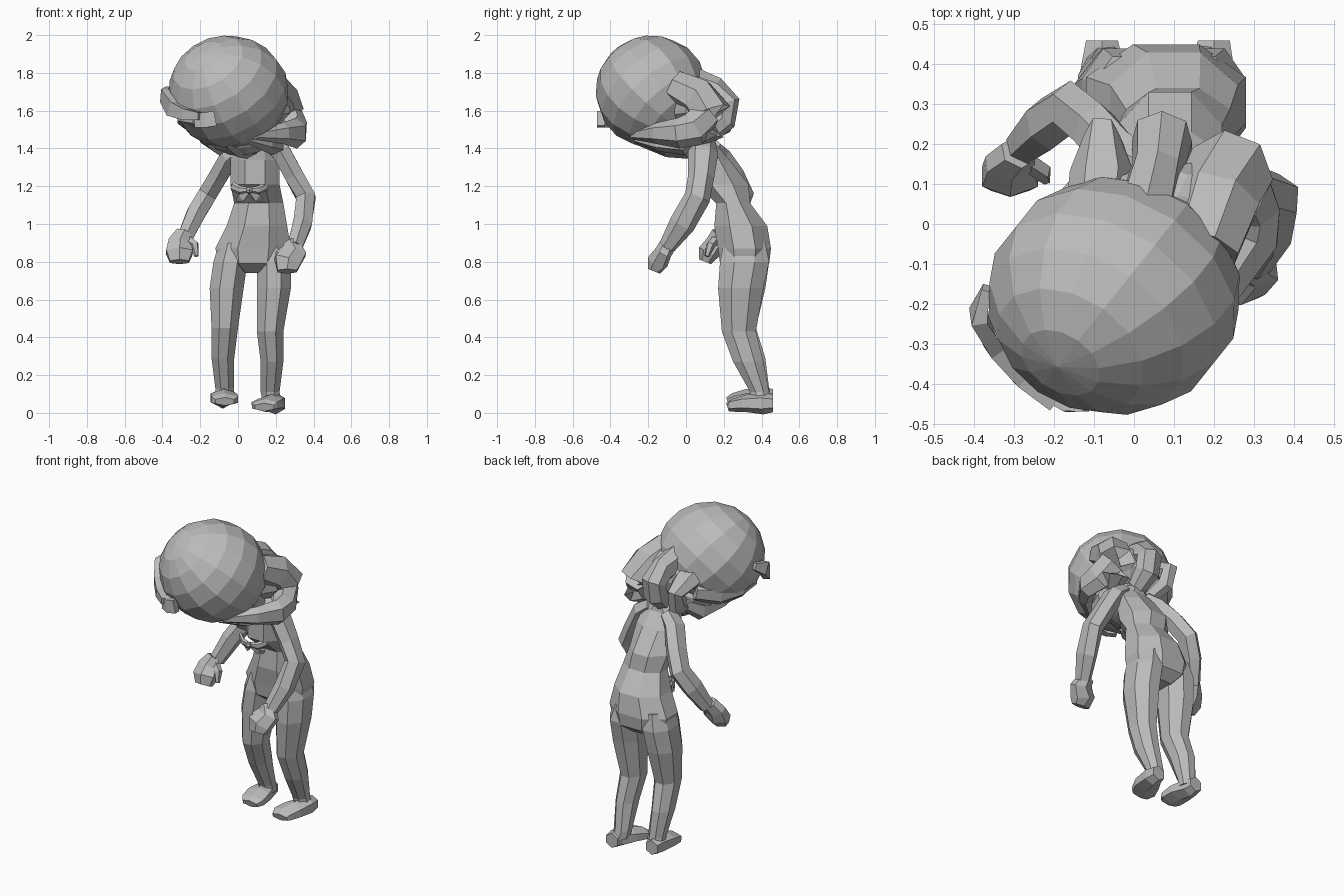
import bpy
import bmesh
import math
from mathutils import Vector

UNIT = 0.01  # all measurements below are in hundredths

cube = bpy.data.objects.get("Cube")
if cube:
    bpy.data.objects.remove(cube, do_unlink=True)

grey = bpy.data.materials.new("plain grey")
grey.use_nodes = True
grey.diffuse_color = (0.5, 0.5, 0.5, 1)
grey.node_tree.nodes["Principled BSDF"].inputs["Base Color"].default_value = grey.diffuse_color


def finish(name, bm):
    """Turn a bmesh into a flat shaded grey object."""
    bmesh.ops.recalc_face_normals(bm, faces=bm.faces)
    mesh = bpy.data.meshes.new(name)
    bm.to_mesh(mesh)
    bm.free()
    mesh.materials.append(grey)
    obj = bpy.data.objects.new(name, mesh)
    bpy.context.collection.objects.link(obj)
    return obj


def loft(name, rings, sides=8, level=False, ref=(0, 0, 1)):
    """Skin rings (x, y, z, width radius, depth radius); level keeps them horizontal."""
    bm = bmesh.new()
    centres = [Vector(ring[:3]) * UNIT for ring in rings]
    grow = UNIT / math.cos(math.pi / sides)
    loops = []
    for i, ring in enumerate(rings):
        across, depth = Vector((1, 0, 0)), Vector((0, 1, 0))
        if not level:
            ahead = centres[min(i + 1, len(rings) - 1)]
            behind = centres[max(i - 1, 0)]
            along = (ahead - behind).normalized()
            across = along.cross(Vector(ref)).normalized()
            depth = across.cross(along)
        loop = []
        for k in range(sides):
            angle = (k + 0.5) * math.tau / sides
            offset = across * math.cos(angle) * ring[3] + depth * math.sin(angle) * ring[4]
            loop.append(bm.verts.new(centres[i] + offset * grow))
        loops.append(loop)
    for low, high in zip(loops, loops[1:]):
        for k in range(sides):
            n = (k + 1) % sides
            bm.faces.new((low[k], low[n], high[n], high[k]))
    bm.faces.new(loops[0])
    bm.faces.new(loops[-1])
    return finish(name, bm)


def ball(name, centre, radii, axis=(0, 0, 1), segments=10, rings=6):
    """Faceted ellipsoid with its pole turned along axis."""
    bm = bmesh.new()
    bmesh.ops.create_uvsphere(bm, u_segments=segments, v_segments=rings, radius=1)
    turn = Vector(axis).to_track_quat("Z", "Y")
    for v in bm.verts:
        p = turn @ v.co
        v.co = Vector([(c + a * r) * UNIT for c, a, r in zip(centre, p, radii)])
    return finish(name, bm)


# Bent torso from the neck down to the seat
loft("torso", [
    (9, 10, 147, 5, 5), (9, 10, 142, 11, 6), (9, 14, 134, 13, 9),
    (9, 19, 121, 13, 14), (11, 25, 111, 13, 9), (10, 29, 99, 16, 14),
    (8, 31, 87, 20, 14), (8, 31, 79, 18, 13), (8, 31, 74, 8, 7),
], level=True)
loft("neck", [(9, 10, 143, 5, 5), (5, 2, 155, 5, 5)], sides=6, ref=(0, 1, 0))

# Legs
loft("right_leg", [
    (-2, 31, 90, 8, 11), (-4, 31, 80, 9, 13), (-6, 30, 66, 9, 12), (-7, 28, 45, 7, 9),
    (-8, 34, 29, 6, 8), (-7, 39, 13, 5, 5), (-7, 40, 8, 5, 5),
], level=True)
loft("left_leg", [
    (17, 31, 90, 8, 11), (19, 31, 80, 9, 13), (19, 29, 66, 9, 12), (17, 28, 43, 7, 9),
    (18, 33, 27, 6, 8), (17, 39, 11, 5, 5), (18, 40, 6, 5, 5),
], level=True)

# Feet, heel to toe
for side, heel, toe, sole in (("right", -8, -7, 4), ("left", 20, 14, 1)):
    loft(side + "_foot", [
        (heel, 46, sole + 4, 4, 4), (heel, 41, sole + 4, 5, 5),
        ((heel + toe) / 2, 32, sole + 4, 7, 4), (toe, 25, sole + 3, 7, 3),
        (toe, 22, sole + 2, 5, 2),
    ], sides=6)

# Arms
loft("right_arm", [
    (3, 13, 141, 4, 5), (-4, 17, 136, 5, 6), (-10, 24, 126, 5, 6),
    (-16, 29, 116, 5, 6), (-22, 25, 106, 5, 6), (-28, 19, 93, 4, 4),
], sides=6, ref=(0, 1, 0))
loft("left_arm", [
    (16, 10, 143, 4, 5), (23, 9, 138, 5, 7), (30, 8, 125, 5, 6),
    (36, 6, 114, 5, 6), (34, -2, 100, 5, 6), (30, -10, 88, 4, 4),
], sides=6, ref=(0, 1, 0))

# Hands with loosely curled fingers and a thumb
for side, x, y, z in (("right", -29, 18, 95), ("left", 28, -9, 90)):
    sign = 1 if side == "right" else -1
    loft(side + "_hand", [
        (x, y, z, 4, 4), (x - sign * 2, y - 3, z - 5, 6, 4),
        (x - 2, y - 6, z - 10, 7, 5), (x - 2, y - 8, z - 15, 5, 3),
    ], sides=6, ref=(0, 1, 0))
    loft(side + "_thumb", [
        (x + sign * 2, y - 2, z - 3, 2, 2), (x + sign * 6, y - 5, z - 6, 2, 2),
        (x + sign * 7, y - 7, z - 12, 1, 1),
    ], sides=5, ref=(0, 1, 0))

# Small bow on the chest, with a fold below it
for sign in (-1, 1):
    loft("bow_wing", [
        (6, 3, 118, 1, 1), (6 + sign * 5, 4, 118, 1, 2), (6 + sign * 9, 7, 120, 1, 2),
    ], sides=6)
    loft("bow_tail", [
        (6, 4, 118, 1, 1), (6 + sign * 4, 6, 114, 2, 1), (6 + sign * 6, 9, 113, 1, 1),
    ], sides=4, ref=(0, 1, 0))
ball("bow_knot", (6, 2, 118), (2, 2, 2), segments=6, rings=4)

# Bowed head: large round hair cap over a face turned to the ground
ball("hair_cap", (-5, -18, 170), (32, 30, 30), axis=(-0.45, -0.6, 0.68), segments=14, rings=9)
ball("face", (1, -7, 151), (20, 19, 15), axis=(0.2, 0.3, -1))

# Hair gathered at the back of the head
ball("hair_back", (9, 3, 163), (20, 13, 14), axis=(0.3, 1, 0.2))
loft("left_hair_bunch", [
    (17, -6, 173, 9, 8), (21, 6, 167, 10, 10), (24, 13, 159, 10, 10),
    (25, 12, 150, 8, 8), (22, 6, 145, 4, 4),
], sides=7)
loft("middle_hair_bunch", [
    (3, 3, 172, 10, 7), (6, 15, 169, 8, 6), (7, 22, 164, 6, 7),
    (7, 20, 155, 6, 7), (8, 12, 148, 5, 5),
], sides=7, ref=(1, 0, 0))
loft("right_hair_bunch", [
    (-9, 2, 167, 7, 7), (-8, 13, 164, 5, 7), (-8, 22, 160, 5, 4),
    (-7, 19, 153, 6, 4), (-4, 10, 147, 4, 4),
], sides=6, ref=(1, 0, 0))

# Locks sweeping forward beneath the head
loft("left_side_lock", [
    (26, 11, 158, 7, 7), (30, 4, 150, 6, 8), (31, -4, 148, 5, 7),
    (24, -15, 148, 4, 5), (9, -28, 147, 2, 2),
], sides=6)
loft("left_under_lock", [
    (17, 8, 149, 4, 4), (18, -2, 142, 6, 5), (14, -14, 143, 5, 4),
    (5, -26, 145, 2, 2),
], sides=6)
loft("chin_lock", [
    (6, 8, 146, 5, 4), (4, 0, 140, 6, 5), (0, -10, 140, 5, 4), (-6, -23, 143, 2, 2),
], sides=6)
loft("right_under_lock", [
    (-5, 9, 149, 4, 4), (-10, 0, 143, 5, 6), (-15, -12, 146, 5, 5), (-18, -25, 149, 3, 3),
], sides=6)
loft("right_side_lock", [
    (-12, 8, 158, 5, 5), (-22, -2, 155, 4, 6), (-28, -13, 156, 4, 5),
    (-29, -25, 157, 3, 4), (-22, -36, 155, 2, 3),
], sides=6)

# Ribbon hugging the front right of the cap, ending in a block
loft("front_ribbon", [
    (-37, -16, 171, 1, 2), (-39, -23, 168, 2, 4), (-35, -31, 161, 2, 4),
    (-28, -39, 158, 2, 3), (-20, -45, 157, 2, 2),
], sides=4)
loft("ribbon_end", [
    (-22, -42, 155, 2, 4), (-17, -45, 155, 2, 4), (-12, -45, 156, 2, 4),
], sides=4)
